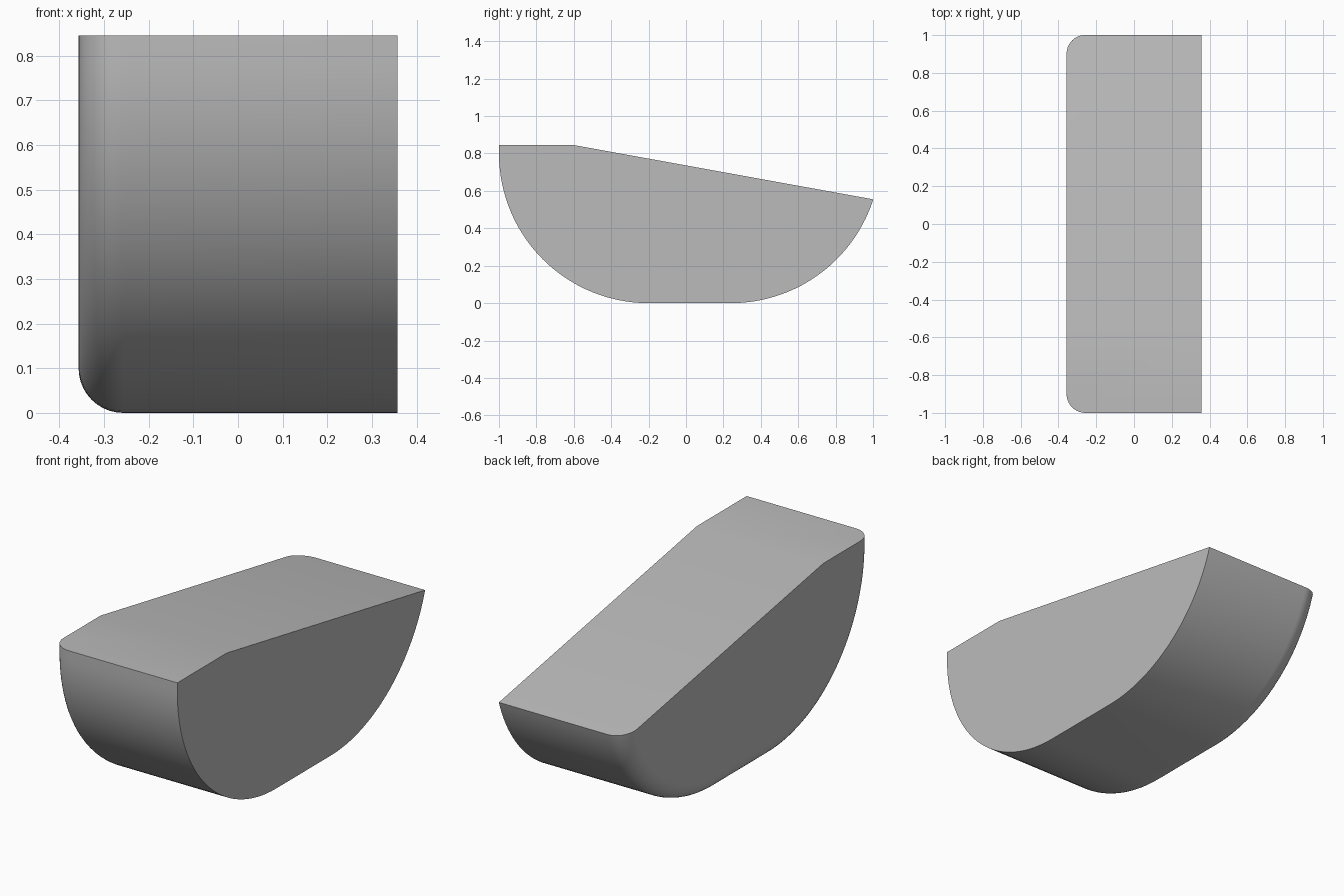
import bpy, bmesh, math
from mathutils import Vector

if "Cube" in bpy.data.objects:
    bpy.data.objects.remove(bpy.data.objects["Cube"])

HALF = 0.357          # half width
ARC = 0.8             # radius of the rounded belly
FILLET = 0.1          # rounding along the -x edge
FRONT, BACK = -0.2, 0.24   # arc centres in y
TOP, END = 0.845, 0.555    # height of the front shelf and of the back end
CREASE = -0.6

grey = bpy.data.materials.new("plain grey")
grey.use_nodes = True
colour = (0.5, 0.5, 0.5, 1)
grey.diffuse_color = colour
grey.node_tree.nodes["Principled BSDF"].inputs["Base Color"].default_value = colour


def belly_profile(inset):
    """Side outline: two quarter arcs joined by a flat bottom, open above."""
    r, steps = ARC - inset, 32
    pts = [(FRONT - r, 1.0)]
    for i in range(steps + 1):
        a = math.pi / 2 * i / steps
        pts.append((FRONT - r * math.cos(a), ARC - r * math.sin(a)))
    for i in range(steps + 1):
        a = math.pi / 2 * i / steps
        pts.append((BACK + r * math.sin(a), ARC - r * math.cos(a)))
    pts.append((BACK + r, 1.0))
    return pts


# Sections from the flat side to the filleted side
bm = bmesh.new()
sections = [(HALF, 0)]
for i in range(11):
    a = math.pi / 2 * i / 10
    sections.append((-HALF + FILLET * (1 - math.sin(a)), FILLET * (1 - math.cos(a))))
rings = [[bm.verts.new((x, y, z)) for y, z in belly_profile(inset)]
         for x, inset in sections]
for a, b in zip(rings, rings[1:]):
    for i in range(len(a)):
        j = (i + 1) % len(a)
        bm.faces.new((a[i], a[j], b[j], b[i]))
bm.faces.new(rings[0])
bm.faces.new(rings[-1])
bmesh.ops.recalc_face_normals(bm, faces=bm.faces)

# Cut the level front shelf and the slope, capping each cut
slope = Vector((0, TOP - END, 1 - CREASE)).normalized()
for normal in (Vector((0, 0, 1)), slope):
    cut = bmesh.ops.bisect_plane(bm, geom=bm.verts[:] + bm.edges[:] + bm.faces[:],
                                 plane_co=(0, CREASE, TOP), plane_no=normal,
                                 clear_outer=True)
    rim = [e for e in bm.edges if e.is_boundary]
    bmesh.ops.contextual_create(bm, geom=rim)
bmesh.ops.recalc_face_normals(bm, faces=bm.faces)

mesh = bpy.data.meshes.new("rounded_block")
bm.to_mesh(mesh)
bm.free()
mesh.materials.append(grey)
block = bpy.data.objects.new("rounded_block", mesh)
bpy.context.collection.objects.link(block)
bpy.ops.object.select_all(action="DESELECT")
block.select_set(True)
bpy.context.view_layer.objects.active = block
bpy.ops.object.shade_smooth_by_angle(angle=math.radians(30))
